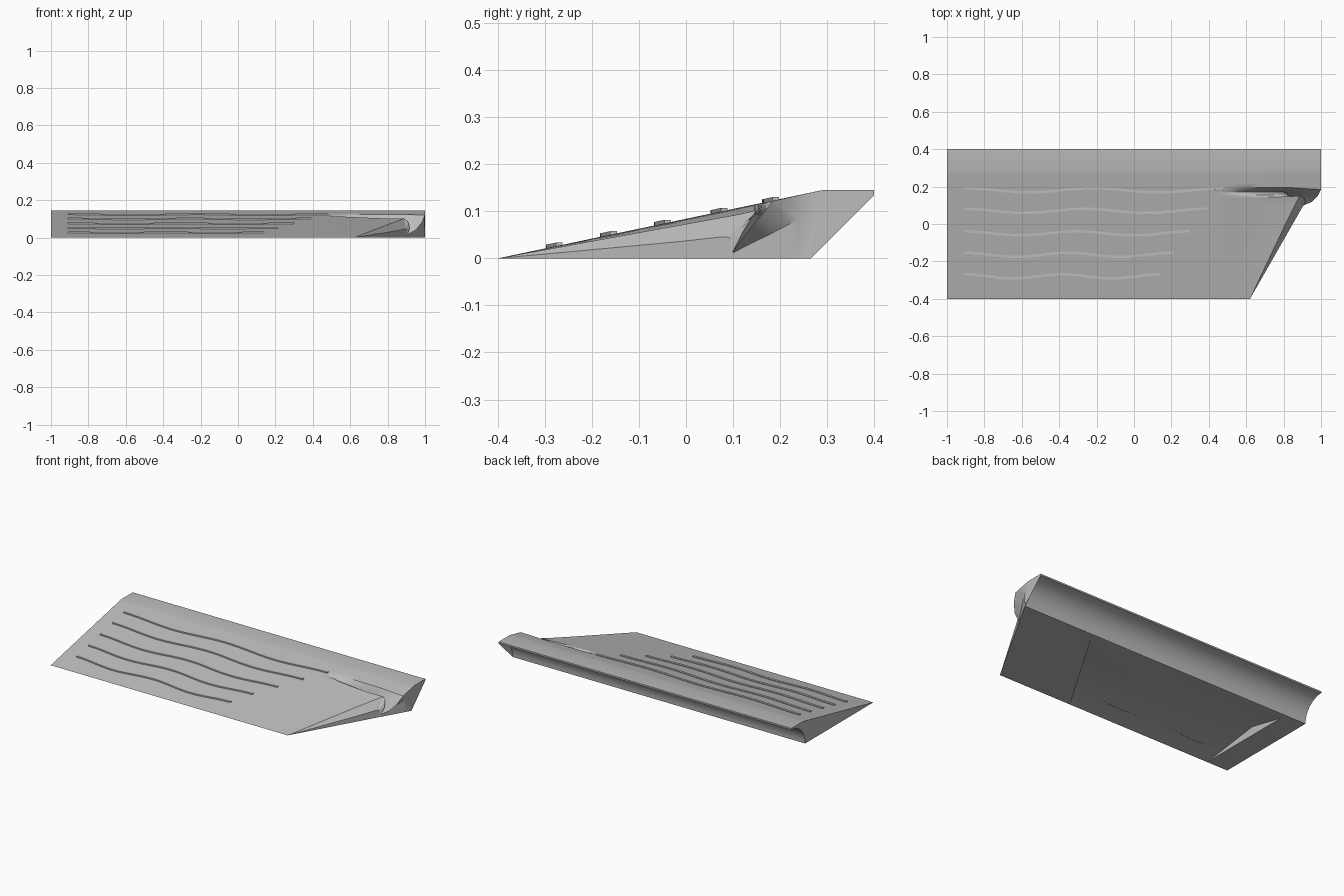
import bpy, bmesh, math
from mathutils import Vector

if "Cube" in bpy.data.objects:
    bpy.data.objects.remove(bpy.data.objects["Cube"])

grey = bpy.data.materials.new("concrete_grey")
grey.diffuse_color = (0.5, 0.5, 0.5, 1)
grey.use_nodes = True
grey.node_tree.nodes["Principled BSDF"].inputs["Base Color"].default_value = grey.diffuse_color


def slope(y):
    """Height of the main bank, levelling out into the deck."""
    return max(0.0, min(0.145, 0.21 * (y + 0.4)))


def smooth(a, b, x):
    t = max(0.0, min(1.0, (x - a) / (b - a)))
    return t * t * (3 - 2 * t)


def base_x(y):
    """Slanted foot line of the right-hand wall."""
    return min(1.0, 0.62 + 0.5714 * (y + 0.4))


def finish(bm, name, angle):
    bmesh.ops.remove_doubles(bm, verts=bm.verts, dist=1e-5)
    bmesh.ops.dissolve_degenerate(bm, edges=bm.edges, dist=1e-5)
    me = bpy.data.meshes.new(name)
    bm.to_mesh(me)
    bm.free()
    me.materials.append(grey)
    ob = bpy.data.objects.new(name, me)
    bpy.context.collection.objects.link(ob)
    bpy.ops.object.select_all(action='DESELECT')
    ob.select_set(True)
    bpy.context.view_layer.objects.active = ob
    bpy.ops.object.shade_smooth_by_angle(angle=math.radians(angle))
    return ob


def face(bm, pts, hint):
    """Flat face turned towards the hint direction."""
    f = bm.faces.new([bm.verts.new(p) for p in pts])
    f.normal_update()
    if f.normal.dot(Vector(hint)) < 0:
        f.normal_flip()


# Right-hand edge: left y, rim x y z, wall crease y z, foot y
EDGE = [
    (-.4, .62, -.4, 0, -.4, 0, -.4),
    (0, .81, 0, .073, -.02, .035, -.02),
    (.12, .868, .115, .094, .07, .045, .06),
    (.145, .885, .15, .102, .09, .045, .08),
    (.155, .908, .14, .088, .095, .04, .09),
    (.163, .918, .12, .055, .1, .03, .095),
    (.17, .908, .1, .015, .1, .012, .1),
    (.178, .95, .118, .04, .135, .03, .135),
    (.186, .983, .15, .08, .18, .052, .18),
    (.196, 1, .185, .122, .22, .073, .22),
    (.29, 1, .29, .145, .3, .113, .265),
    (.4, 1, .4, .145, .4, .135, .4),
]
rows = []
for k, (a, b) in enumerate(zip(EDGE, EDGE[1:])):
    n = 1 if k == len(EDGE) - 2 else 4
    rows += [[p + (q - p) * s / n for p, q in zip(a, b)] for s in range(n)]
rows.append(list(EDGE[-1]))

# Bank top with the curled valley, running on into the right-hand wall
bm = bmesh.new()
COLS = 36
grid = []
for t, ex, ey, ez, ky, kz, gy in rows:
    line = []
    for c in range(COLS + 1):
        x = -1 + (ex + 1) * c / COLS
        y = t + (ey - t) * smooth(min(.8, ex - .1), ex, x)
        z = slope(y) + (ez - slope(ey)) * smooth(.45, ex, x)
        line.append((x, y, z))
    line.append((base_x(ky), ky, kz))
    line.append((base_x(gy), gy, 0))
    grid.append([bm.verts.new(p) for p in line])
for i in range(len(grid) - 1):
    last = i == len(grid) - 2
    for j in range(COLS + (1 if last else 2)):
        bm.faces.new((grid[i][j], grid[i][j + 1], grid[i + 1][j + 1], grid[i + 1][j]))
for v in [v for v in bm.verts if not v.link_faces]:
    bm.verts.remove(v)

# Hollow quarter-round back and its thin lip
arc = [(.4 - .135 * math.cos(a), .135 * math.sin(a))
       for a in [math.pi / 2 * i / 14 for i in range(15)]]
for (y0, z0), (y1, z1) in zip(arc, arc[1:]):
    face(bm, [(-1, y0, z0), (1, y0, z0), (1, y1, z1), (-1, y1, z1)], (0, 1, -1))
face(bm, [(-1, .4, .135), (1, .4, .135), (1, .4, .145), (-1, .4, .145)], (0, 1, 0))

# End caps
face(bm, [(1, .3, .113)] + [(1, y, z) for y, z in arc], (1, 0, 0))
face(bm, [(-1, -.4, 0)] + [(-1, y, z) for y, z in arc]
     + [(-1, .4, .145), (-1, .29, .145)], (-1, 0, 0))


# Underside with a shallow ridged recess
def fold(y, z=0):
    return (.12 + .6015 * (y + .4), y, z)


L = -.857
down = (0, 0, -1)
face(bm, [(-1, -.4, 0), (L, -.4, 0), (L, .265, 0), (-1, .265, 0)], down)
face(bm, [(L, .225, 0), fold(.225), fold(.265), (L, .265, 0)], down)
face(bm, [fold(-.4), (.62, -.4, 0), (1, .265, 0), fold(.265)], down)
face(bm, [(L, -.4, 0), fold(-.4), fold(-.015, .053), (L, -.015, .053)], down)
face(bm, [(L, -.015, .053), fold(-.015, .053), fold(.225), (L, .225, 0)], down)
face(bm, [(L, -.4, 0), (L, -.015, .053), (L, .225, 0)], (1, 0, 0))
face(bm, [fold(-.4), fold(-.015, .053), fold(.225)], (-1, 0, 0))
finish(bm, "ramp_body", 35)

# Wavy raised ribs across the bank
for n, (yc, x1) in enumerate([(.18, .48), (.07, .39), (-.05, .30), (-.165, .21), (-.28, .14)]):
    bm = bmesh.new()
    rings = []
    STEPS = 48
    for i in range(STEPS + 1):
        s = i / STEPS
        x = -.91 + (x1 + .91) * s
        y = yc + .011 * math.cos(4 * math.pi * s)
        top = slope(y) + .006
        rings.append([bm.verts.new(p) for p in (
            (x, y - .007, top - .014), (x, y + .007, top - .014),
            (x, y + .007, top), (x, y - .007, top))])
    for a, b in zip(rings, rings[1:]):
        for j in range(4):
            k = (j + 1) % 4
            bm.faces.new((a[j], a[k], b[k], b[j]))
    bm.faces.new(rings[0])
    bm.faces.new(rings[-1])
    bmesh.ops.recalc_face_normals(bm, faces=bm.faces)
    finish(bm, f"wavy_rib_{n + 1}", 30)
